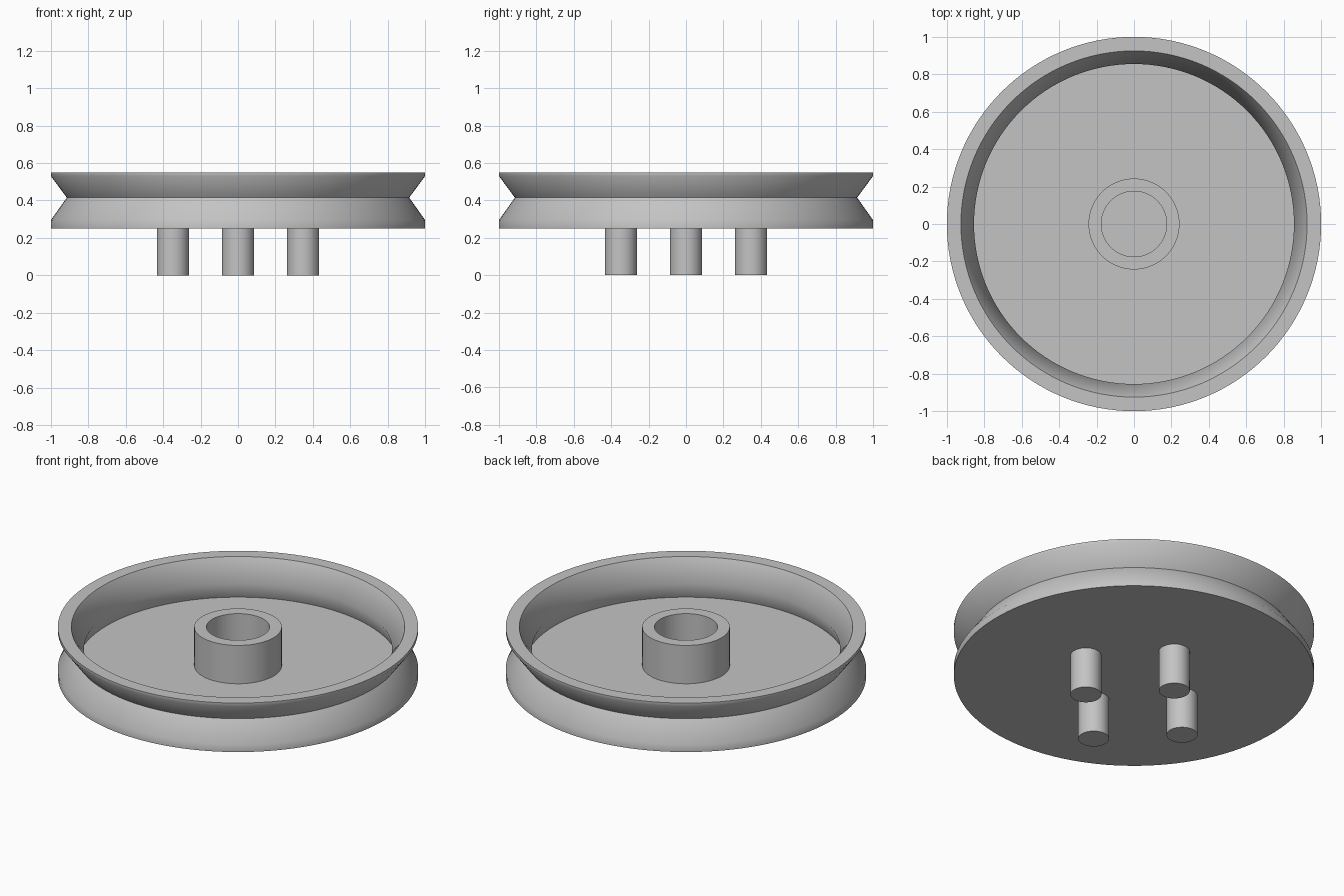
import bpy, bmesh, math
from mathutils import Vector

cube = bpy.data.objects.get("Cube")
if cube:
    bpy.data.objects.remove(cube, do_unlink=True)

# Single grey material
GREY = (0.55, 0.55, 0.55, 1)
grey = bpy.data.materials.new("plain grey")
grey.use_nodes = True
grey.diffuse_color = GREY
grey.node_tree.nodes["Principled BSDF"].inputs["Base Color"].default_value = GREY


def lathe(name, profile, steps, centre=(0, 0)):
    """Revolve a closed (radius, height) profile around z."""
    bm = bmesh.new()
    verts = [bm.verts.new((r, 0, z)) for r, z in profile]
    edges = [bm.edges.new(pair) for pair in zip(verts, verts[1:])]
    if profile[0][0] > 0:
        edges.append(bm.edges.new((verts[-1], verts[0])))
    bmesh.ops.spin(bm, geom=verts + edges, cent=(0, 0, 0), axis=(0, 0, 1),
                   angle=math.tau, steps=steps, use_duplicate=False)
    bmesh.ops.remove_doubles(bm, verts=bm.verts, dist=0.0001)
    bmesh.ops.recalc_face_normals(bm, faces=bm.faces)
    mesh = bpy.data.meshes.new(name)
    bm.to_mesh(mesh)
    bm.free()
    mesh.materials.append(grey)
    obj = bpy.data.objects.new(name, mesh)
    obj.location = Vector((*centre, 0))
    bpy.context.collection.objects.link(obj)
    bpy.ops.object.select_all(action="DESELECT")
    obj.select_set(True)
    bpy.context.view_layer.objects.active = obj
    bpy.ops.object.shade_smooth_by_angle(angle=math.radians(55))
    return obj


BASE, FLOOR, TOP = 0.25, 0.315, 0.55

# Dished wheel with a V groove outside and a narrowed throat inside
lathe("grooved_wheel", [
    (0, BASE), (1, BASE), (1, 0.295), (0.915, 0.415), (1, 0.53), (1, TOP),
    (0.925, TOP), (0.855, 0.415), (0.895, FLOOR), (0, FLOOR)], 128)

# Hollow hub standing on the wheel floor
lathe("hub", [(0.175, FLOOR - 0.01), (0.243, FLOOR - 0.01),
              (0.243, TOP), (0.175, TOP)], 64)

# Four pegs under the wheel
for side, (x, y) in {"left": (1, 0), "right": (-1, 0),
                     "front": (0, -1), "back": (0, 1)}.items():
    lathe(side + "_peg", [(0, 0), (0.086, 0), (0.086, BASE + 0.01),
                          (0, BASE + 0.01)], 40, (0.348 * x, 0.348 * y))
